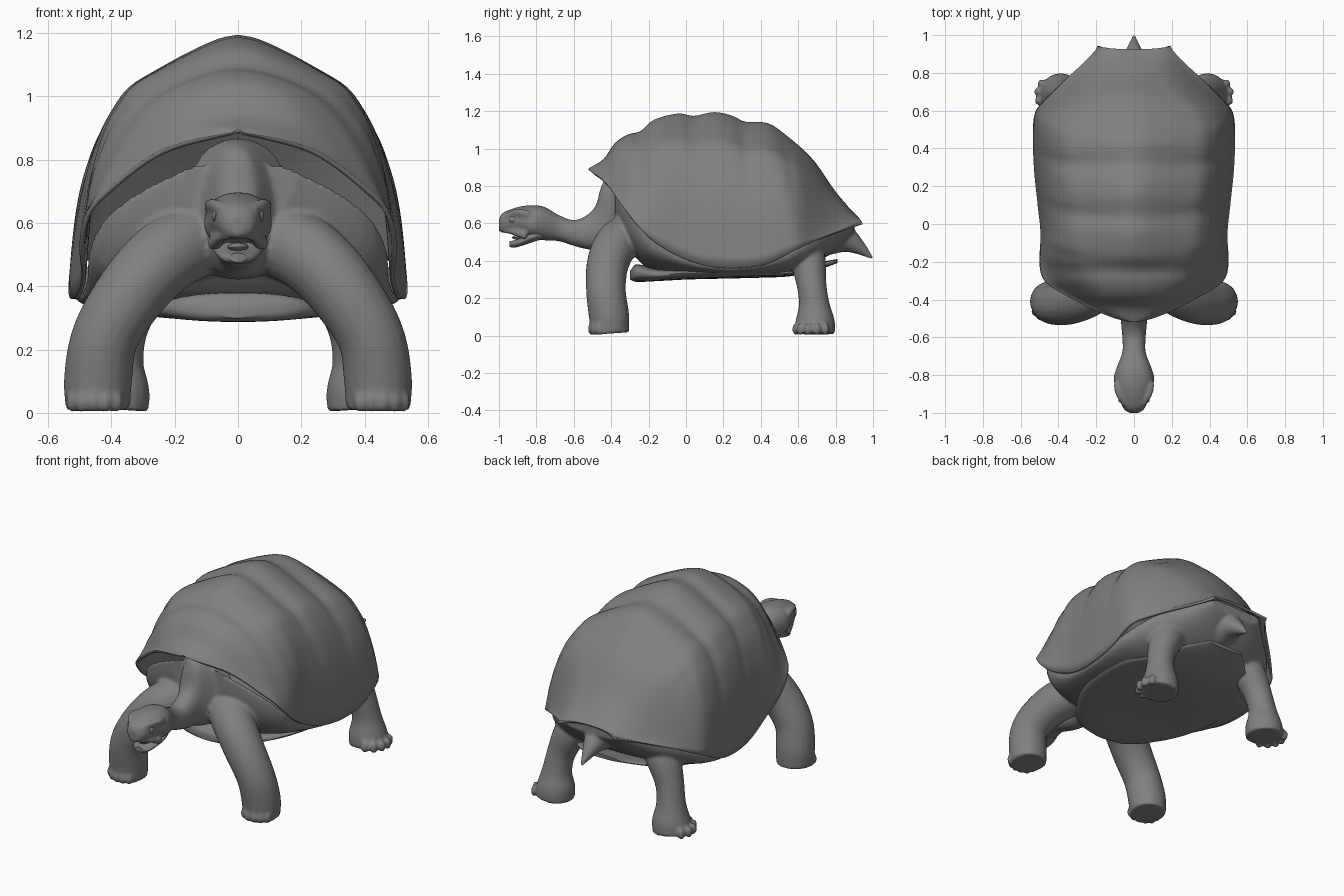
import bpy, bmesh, math
from mathutils import Vector

if "Cube" in bpy.data.objects:
    bpy.data.objects.remove(bpy.data.objects["Cube"])

skin_mat = bpy.data.materials.new("stone_grey")
skin_mat.diffuse_color = (0.22, 0.215, 0.215, 1)
skin_mat.use_nodes = True
skin_mat.node_tree.nodes["Principled BSDF"].inputs["Base Color"].default_value = skin_mat.diffuse_color


def curve(table, y):
    """Smooth interpolation of rows (y, a, b, ...) at y."""
    n = len(table)
    i = max(0, min(n - 2, sum(r[0] <= y for r in table) - 1))
    p, q = table[i], table[i + 1]
    t = max(0, min(1, (y - p[0]) / (q[0] - p[0])))
    out = []
    for k in range(1, len(p)):
        def slope(j):
            a, b = table[max(j - 1, 0)], table[min(j + 1, n - 1)]
            return (b[k] - a[k]) / (b[0] - a[0])
        h = q[0] - p[0]
        out.append((2*t**3 - 3*t*t + 1) * p[k] + (t**3 - 2*t*t + t) * h * slope(i)
                   + (3*t*t - 2*t**3) * q[k] + (t**3 - t*t) * h * slope(i + 1))
    return out


def spow(v, e):
    return math.copysign(abs(v) ** e, v)


def ramp(v, a, b):
    t = max(0, min(1, (v - a) / (b - a)))
    return t * t * (3 - 2 * t)


def bridge(bm, rings, closed=True, caps=True):
    vs = [[bm.verts.new(p) for p in r] for r in rings]
    n = len(vs[0])
    for a, b in zip(vs, vs[1:]):
        for j in range(n if closed else n - 1):
            k = (j + 1) % n
            bm.faces.new((a[j], a[k], b[k], b[j]))
    if caps:
        bm.faces.new(vs[0])
        bm.faces.new(vs[-1])


def loft(bm, table, steps=40, sides=32, n=2.2):
    """Rows: y, half width, top z, middle z, bottom z."""
    y0, y1 = table[0][0], table[-1][0]
    rings = []
    for i in range(steps + 1):
        y = y0 + (y1 - y0) * (0.5 - 0.5 * math.cos(math.pi * i / steps))
        w, top, mid, bot = curve(table, y)
        ring = []
        for j in range(sides):
            a = 2 * math.pi * j / sides
            s = spow(math.sin(a), 2 / n)
            z = mid + s * ((top - mid) if s > 0 else (mid - bot))
            ring.append((w * spow(math.cos(a), 2 / n), y, z))
        rings.append(ring)
    bridge(bm, rings)


def tube(bm, path, side=1, steps=24, sides=20):
    """Rows: x, y, z, radius; rounded by smooth interpolation."""
    rows = [(i,) + tuple(p) for i, p in enumerate(path)]
    m = len(path) - 1
    pts = [curve(rows, m * i / steps) for i in range(steps + 1)]
    rings = []
    for i, p in enumerate(pts):
        d = Vector(pts[min(i + 1, steps)][:3]) - Vector(pts[max(i - 1, 0)][:3])
        u = d.cross(Vector((0, 1, 0.01))).normalized()
        v = d.cross(u).normalized()
        ring = []
        for j in range(sides):
            a = 2 * math.pi * j / sides
            q = Vector(p[:3]) + p[3] * (u * math.cos(a) + v * math.sin(a))
            ring.append((q.x * side, q.y, q.z))
        rings.append(ring)
    bridge(bm, rings)


def blob(bm, loc, size):
    vs = bmesh.ops.create_uvsphere(bm, u_segments=14, v_segments=10, radius=1)["verts"]
    for v in vs:
        v.co = Vector([c * s + l for c, s, l in zip(v.co, size, loc)])


def finish(bm, name, angle=40):
    bmesh.ops.recalc_face_normals(bm, faces=bm.faces)
    me = bpy.data.meshes.new(name)
    bm.to_mesh(me)
    bm.free()
    ob = bpy.data.objects.new(name, me)
    bpy.context.collection.objects.link(ob)
    me.materials.append(skin_mat)
    bpy.ops.object.select_all(action="DESELECT")
    ob.select_set(True)
    bpy.context.view_layer.objects.active = ob
    bpy.ops.object.shade_smooth_by_angle(angle=math.radians(angle))
    return ob


# Shell: crest height, rim height and half width along the length
crest = [(-.52, .895), (-.44, .945), (-.38, 1.03), (-.31, 1.075), (-.24, 1.095), (-.18, 1.15),
         (-.04, 1.188), (.04, 1.175), (.15, 1.195), (.25, 1.175), (.31, 1.145), (.44, 1.135),
         (.55, 1.06), (.68, .94), (.8, .77), (.87, .69), (.94, .63)]
rim = [(-.52, .885), (-.43, .82), (-.33, .68), (-.2, .53), (-.05, .43), (.1, .375), (.25, .36),
       (.42, .38), (.55, .44), (.7, .51), (.85, .575), (.94, .61)]
half = [(-.52, .02), (-.5, .1), (-.46, .2), (-.4, .32), (-.35, .41), (-.3, .475), (-.22, .50),
        (-.05, .495), (.1, .51), (.3, .53), (.5, .535), (.6, .52), (.66, .47), (.74, .39),
        (.86, .26), (.92, .205), (.94, .195)]
# cross-sections from crest to rim: roof, shoulder, flank; and the flared ends
section = [(0, 0, 1), (1, .12, .985), (2, .30, .935), (3, .52, .86), (4, .67, .80), (5, .765, .72),
           (6, .84, .63), (7, .905, .50), (8, .945, .38), (9, .975, .22), (10, 1, 0)]
flared = [(0, 0, 1), (1, .14, .985), (2, .28, .94), (3, .42, .87), (4, .54, .77), (5, .645, .64),
          (6, .73, .50), (7, .81, .35), (8, .88, .20), (9, .945, .08), (10, 1, 0)]
bm = bmesh.new()
rings = []
for i in range(81):
    y = -.52 + 1.46 * (0.5 - 0.5 * math.cos(math.pi * i / 80))
    (zt,), (zr,), (w,) = curve(crest, y), curve(rim, y), curve(half, y)
    mix = max(ramp(y, -.08, -.36), ramp(y, .5, .8))
    ring = []
    for j in range(61):
        a = math.pi * j / 60
        k = 10 * abs(1 - j / 30)
        (u1, h1), (u2, h2) = curve(section, k), curve(flared, k)
        c = math.copysign(u1 + (u2 - u1) * mix, math.cos(a))
        s = h1 + (h2 - h1) * mix
        # scute furrows slanting down the flanks
        g = sum(math.exp(-((y - q - .12 * (1 - s)) / .022) ** 2) for q in (-.2, .04, .3, .52))
        g *= .014 * math.sin(2 * a) ** 2
        # slight notch in the rear edge
        yy = y - .015 * max(0, (y - .85) / .09) * s
        ring.append((w * c * (1 - g), yy, zr + (zt - zr) * s * (1 - g)))
    rings.append(ring)
bridge(bm, rings, closed=False, caps=False)
shell = finish(bm, "shell", 50)
# make the open sheet face outward
if sum(p.normal.z * p.area for p in shell.data.polygons) < 0:
    shell.data.flip_normals()
m = shell.modifiers.new("thickness", "SOLIDIFY")
m.thickness, m.offset = .015, -1

# Skin: belly, neck, skull, legs and tail fused into one surface
bm = bmesh.new()
belly = []
for y, k, bot in ((-.38, .5, .60), (-.34, .72, .52), (-.28, .85, .43), (-.2, .93, .36),
                  (0, .965, .325), (.25, .97, .315), (.5, .96, .32), (.68, .93, .38),
                  (.8, .88, .46), (.9, .8, .56)):
    z = curve(rim, y)[0]
    belly.append((y, curve(half, y)[0] * k, z + .035, z + .005, bot))
loft(bm, belly, n=2.7)

# neck and skull
loft(bm, [(-1.0, .025, .625, .59, .56), (-.985, .05, .652, .60, .55), (-.94, .073, .675, .61, .555),
          (-.88, .092, .692, .61, .55), (-.82, .108, .697, .60, .52), (-.76, .092, .69, .60, .51),
          (-.68, .062, .645, .575, .505), (-.6, .062, .618, .545, .48), (-.53, .068, .645, .54, .462),
          (-.48, .072, .70, .55, .455), (-.45, .08, .81, .56, .45), (-.4, .11, .85, .58, .43),
          (-.3, .18, .87, .6, .42)], steps=60)

# upper lips beside the mouth, and brow ridges
for s in (-1, 1):
    tube(bm, [(.03, -.975, .56, .012), (.055, -.92, .555, .018), (.075, -.85, .535, .025)], s)
    tube(bm, [(.045, -.96, .645, .014), (.08, -.9, .66, .018), (.09, -.84, .65, .02)], s)

# front legs, hind legs and their toes
for s in (-1, 1):
    tube(bm, [(.13, -.29, .55, .12), (.24, -.375, .485, .118), (.34, -.42, .375, .112),
              (.42, -.428, .24, .106), (.442, -.412, .11, .108), (.443, -.405, .012, .102)], s)
    tube(bm, [(.24, .60, .50, .12), (.31, .65, .40, .098), (.36, .67, .28, .08),
              (.38, .685, .17, .082), (.385, .69, .08, .105), (.39, .69, .012, .108)], s)
    for k in range(5):
        a = math.radians(-125 + 22 * k)
        blob(bm, (s * (.443 + .1 * math.cos(a)), -.405 + .1 * math.sin(a), .035), (.021, .021, .035))
        a = math.radians(-75 + 28 * k)
        blob(bm, (s * (.41 + .1 * math.cos(a)), .685 + .1 * math.sin(a), .035), (.021, .021, .035))

# tail
tube(bm, [(0, .74, .54, .12), (0, .85, .515, .075), (0, .92, .475, .042), (0, 1.0, .412, .006)])
skin = finish(bm, "skin", 60)
m = skin.modifiers.new("fuse", "REMESH")
m.mode, m.voxel_size, m.use_smooth_shade = "VOXEL", .01, True
m = skin.modifiers.new("soften", "SMOOTH")
m.factor, m.iterations = .5, 4

# Plastron plate under the belly
bm = bmesh.new()
loft(bm, [(-.30, .06, .345, .32, .30), (-.27, .19, .38, .33, .288), (-.15, .30, .36, .325, .292),
          (.0, .39, .36, .335, .30), (.2, .43, .36, .335, .305), (.4, .42, .36, .335, .31),
          (.56, .33, .36, .335, .318), (.7, .24, .39, .365, .35), (.81, .12, .41, .40, .388)], n=2.5)
finish(bm, "plastron", 50)

# Lower jaw and tongue
bm = bmesh.new()
loft(bm, [(-.945, .025, .505, .49, .476), (-.925, .05, .508, .492, .47), (-.88, .068, .525, .505, .48),
          (-.82, .085, .56, .53, .50), (-.77, .075, .58, .54, .515)], steps=20)
finish(bm, "lower_jaw")
bm = bmesh.new()
blob(bm, (0, -.885, .525), (.034, .045, .014))
finish(bm, "tongue")

# Eyes
for s, side in ((-1, "left"), (1, "right")):
    bm = bmesh.new()
    blob(bm, (s * .073, -.925, .622), (.010, .022, .018))
    finish(bm, "eye_" + side)
